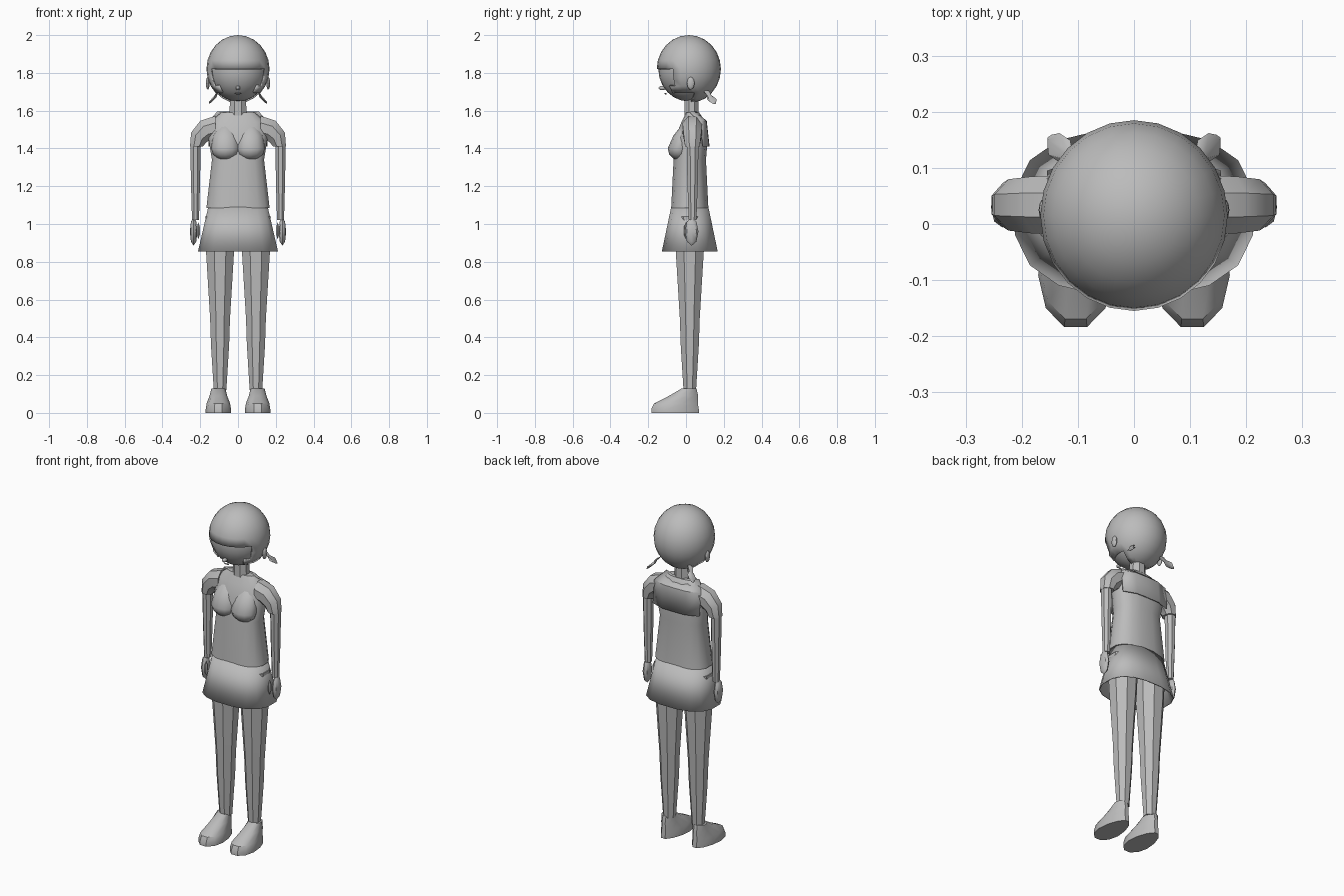
import bpy, bmesh
from math import sin, cos, pi, radians, copysign
from mathutils import Vector

default_cube = bpy.data.objects.get("Cube")
if default_cube:
    bpy.data.objects.remove(default_cube, do_unlink=True)

GREY = (0.5, 0.5, 0.5, 1)
grey = bpy.data.materials.new("plain grey")
grey.use_nodes = True
grey.diffuse_color = GREY
grey.node_tree.nodes["Principled BSDF"].inputs["Base Color"].default_value = GREY


def finish(name, bm, angle=35, thickness=0):
    """Turn a bmesh into a shaded object, with an optional shell thickness."""
    bmesh.ops.recalc_face_normals(bm, faces=bm.faces)
    mesh = bpy.data.meshes.new(name)
    bm.to_mesh(mesh)
    bm.free()
    mesh.materials.append(grey)
    obj = bpy.data.objects.new(name, mesh)
    bpy.context.collection.objects.link(obj)
    bpy.ops.object.select_all(action="DESELECT")
    obj.select_set(True)
    bpy.context.view_layer.objects.active = obj
    bpy.ops.object.shade_smooth_by_angle(angle=radians(angle))
    if thickness:
        shell = obj.modifiers.new("shell", "SOLIDIFY")
        shell.thickness = thickness


def signed_power(value, exponent):
    return copysign(abs(value) ** exponent, value)


def ring(bm, center, width, depth, sides, power=2, tilt=0):
    """Rounded outline around a centre, turned about the y axis by the tilt."""
    verts = []
    for i in range(sides):
        turn = 2 * pi * (i + 0.5) / sides
        across = width * signed_power(cos(turn), 2 / power)
        along = depth * signed_power(sin(turn), 2 / power)
        offset = Vector((across * cos(tilt), along, across * sin(tilt)))
        verts.append(bm.verts.new(Vector(center) + offset))
    return verts


def skin(bm, rings, caps=True):
    """Bridge neighbouring rings with quads and close the ends."""
    for lower, upper in zip(rings, rings[1:]):
        for i in range(len(lower)):
            bm.faces.new((lower[i - 1], lower[i], upper[i], upper[i - 1]))
    if caps:
        bm.faces.new(rings[0])
        bm.faces.new(rings[-1])


def column(x, y, rows, sides=8, power=2, caps=True):
    """Upright solid from rows of (height, half width, half depth, shift back)."""
    bm = bmesh.new()
    rings = []
    for height, width, depth, *shift in rows:
        center = (x, y + sum(shift), height)
        rings.append(ring(bm, center, width, depth, sides, power))
    skin(bm, rings, caps)
    return bm


def ball(center, size, segments=12):
    """Ellipsoid with its poles at the top and bottom."""
    bm = bmesh.new()
    bmesh.ops.create_uvsphere(bm, u_segments=segments, v_segments=segments // 2, radius=1)
    bmesh.ops.scale(bm, vec=size, verts=bm.verts)
    bmesh.ops.translate(bm, vec=center, verts=bm.verts)
    return bm


# Head: an egg of hair with a window cut below the fringe for the face
HEAD_CENTER = Vector((0, 0.015, 1.82))
HEAD_SIZE = Vector((0.167, 0.17, 0.18))
hair = ball(HEAD_CENTER, HEAD_SIZE, 24)
window = []
for f in hair.faces:
    spot = f.calc_center_median() - HEAD_CENTER
    in_front = spot.z < 0 and spot.y < -0.09
    under_chin = spot.z < -0.13 and spot.y < 0.02
    if in_front or under_chin:
        window.append(f)
bmesh.ops.delete(hair, geom=window, context="FACES")
finish("hair", hair, 40, 0.009)
finish("face", ball(HEAD_CENTER, HEAD_SIZE * 0.95, 24), 40)
finish("nose", ball((0, -0.125, 1.72), (0.012, 0.02, 0.012)))
finish("mouth", ball((0, -0.108, 1.69), (0.018, 0.006, 0.004)))

# Neck, shirt and open skirt
finish("neck", column(0, 0.03, [(1.56, 0.05, 0.04), (1.7, 0.044, 0.04)]))
shirt_rows = [
    (1.085, 0.17, 0.1), (1.34, 0.14, 0.087), (1.46, 0.16, 0.087, 0.01),
    (1.54, 0.15, 0.065, 0.02), (1.59, 0.09, 0.035, 0.015)]
finish("shirt", column(0, 0.02, shirt_rows, 16, 2.5))
skirt_rows = [(1.09, 0.16, 0.1), (0.855, 0.215, 0.15)]
finish("skirt", column(0, 0.02, skirt_rows, 16, 2.5, caps=False), 35, 0.006)

# Square collar flap lying over the back, bent forward at its sides
collar = bmesh.new()
STEPS = (-1, -0.5, 0, 0.5, 1)
flap = []
for height, y, width in ((1.595, 0.055, 0.11), (1.545, 0.11, 0.155), (1.41, 0.125, 0.155)):
    flap.append([collar.verts.new((width * k, y - 0.03 * k ** 4, height)) for k in STEPS])
for upper, lower in zip(flap, flap[1:]):
    for i in range(len(STEPS) - 1):
        collar.faces.new((upper[i], upper[i + 1], lower[i + 1], lower[i]))
finish("back_collar", collar, 30, 0.008)

for label, side in (("left", 1), ("right", -1)):
    # Bust half: round below, drawn out into a slope above
    bust = ball((0, 0, 0), (0.077, 0.06, 0.062))
    for v in bust.verts:
        if v.co.z > 0:
            v.co.z *= 2.2
            v.co.y += v.co.z / 3
        v.co += Vector((side * 0.066, -0.037, 1.4))
    finish(label + "_bust", bust, 40)

    # Ear and short flared pigtail
    finish(label + "_ear", ball((side * 0.16, 0.025, 1.745), (0.01, 0.02, 0.034)))
    pigtail = bmesh.new()
    tail_rings = []
    for step, radius in enumerate((0.016, 0.012, 0.026, 0.01)):
        center = (side * (0.105 + 0.014 * step), 0.11 + 0.013 * step, 1.7 - 0.02 * step)
        tail_rings.append(ring(pigtail, center, radius, radius, 6, tilt=-side * pi / 6))
    skin(pigtail, tail_rings)
    finish(label + "_pigtail", pigtail)

    # Sleeve: rings sweep a quarter circle over the shoulder
    sleeve = bmesh.new()
    sleeve_rings = []
    for degrees in range(90, -1, -30):
        bend = radians(degrees)
        center = (side * (0.12 + 0.1 * cos(bend)), 0.034, 1.41 + 0.1 * sin(bend))
        width = 0.037 + 0.03 * sin(bend)
        depth = 0.042 + 0.015 * sin(bend)
        sleeve_rings.append(ring(sleeve, center, width, depth, 8, tilt=side * bend))
    skin(sleeve, sleeve_rings)
    finish(label + "_sleeve", sleeve)

    # Arm, hand and thumb
    arm_rows = [(1.43, 0.03, 0.034), (1.22, 0.026, 0.03), (1.02, 0.02, 0.022)]
    finish(label + "_arm", column(side * 0.225, 0.035, arm_rows))
    finish(label + "_hand", ball((side * 0.235, 0.03, 0.96), (0.02, 0.036, 0.075), 8))
    finish(label + "_thumb", ball((side * 0.21, 0, 0.965), (0.01, 0.012, 0.045), 6))

    # Leg: thigh, knee, calf and ankle
    leg_rows = [
        (radius_height, radius, radius)
        for radius_height, radius in ((1.04, 0.085), (0.85, 0.08), (0.5, 0.057), (0.36, 0.052), (0.12, 0.036))]
    finish(label + "_leg", column(side * 0.095, 0.02, leg_rows))

    # Shoe: broad at the toe, narrow at the heel
    shoe_rows = [
        (0, 0.07, 0.13), (0.02, 0.07, 0.13), (0.05, 0.066, 0.12, 0.005),
        (0.09, 0.054, 0.08, 0.045), (0.13, 0.038, 0.04, 0.075)]
    shoe = column(side * 0.104, -0.058, shoe_rows, 12)
    middle = side * 0.104
    for v in shoe.verts:
        if v.co.z < 0.1:
            v.co.x = middle + (v.co.x - middle) * (0.85 - 1.5 * v.co.y)
    finish(label + "_shoe", shoe)
